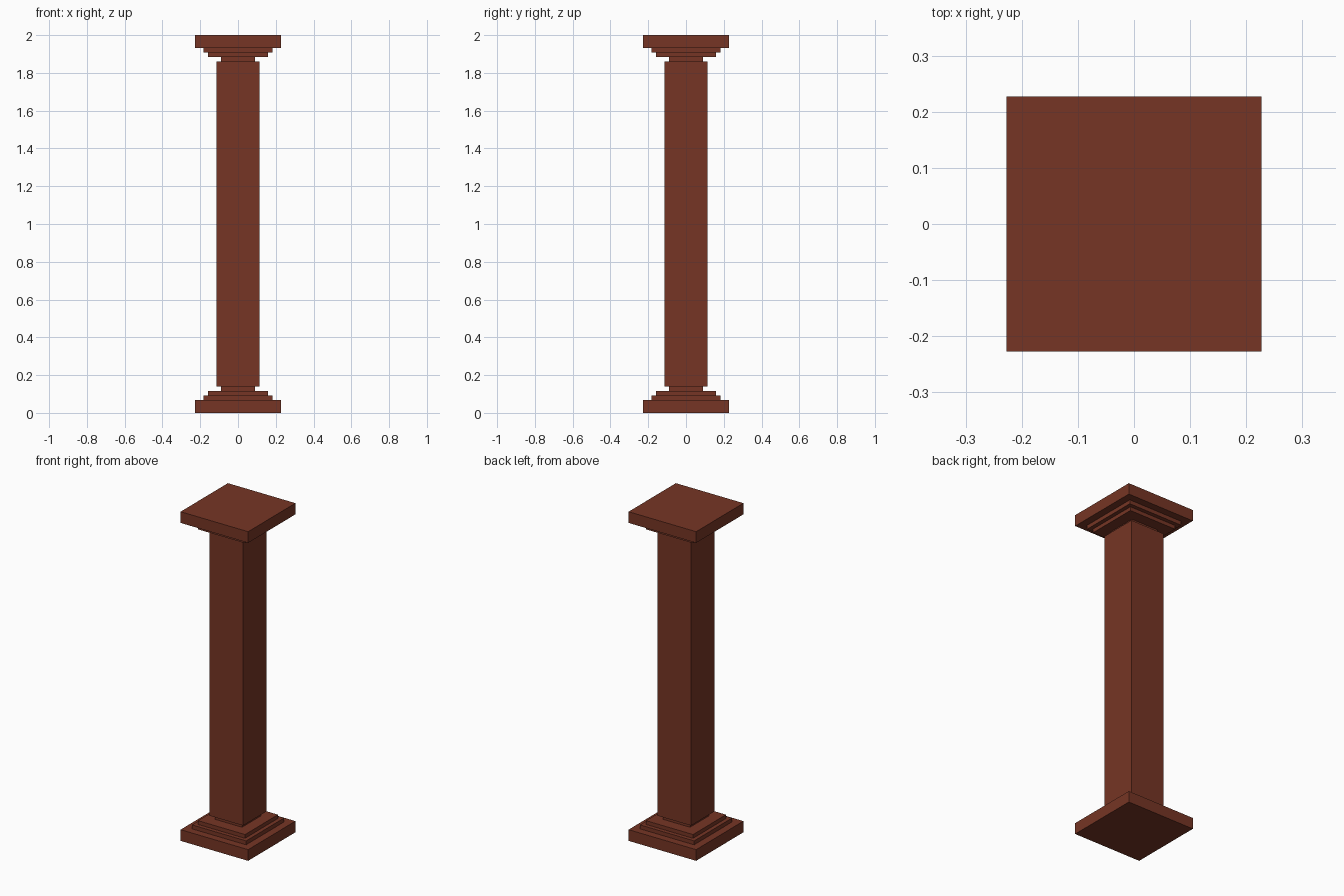
import bpy
import bmesh
from mathutils import Matrix

if "Cube" in bpy.data.objects:
    bpy.data.objects.remove(bpy.data.objects["Cube"])

HEIGHT = 2.0

# One flat red-brown colour
mat = bpy.data.materials.new("red_brown")
mat.diffuse_color = (0.18, 0.036, 0.018, 1.0)
mat.use_nodes = True
mat.node_tree.nodes["Principled BSDF"].inputs["Base Color"].default_value = mat.diffuse_color


def square_block(name, half, z0, z1):
    """Square block centred on the axis, from z0 up to z1."""
    bm = bmesh.new()
    m = Matrix.Translation((0, 0, (z0 + z1) / 2)) @ Matrix.Diagonal((2 * half, 2 * half, z1 - z0, 1))
    bmesh.ops.create_cube(bm, size=1.0, matrix=m)
    mesh = bpy.data.meshes.new(name)
    bm.to_mesh(mesh)
    bm.free()
    mesh.materials.append(mat)
    obj = bpy.data.objects.new(name, mesh)
    bpy.context.collection.objects.link(obj)
    return obj


# Stepped tiers: name, half width, bottom, top
tiers = [
    ("slab", 0.227, 0.0, 0.068),
    ("lower_step", 0.182, 0.068, 0.092),
    ("upper_step", 0.158, 0.092, 0.115),
    ("neck", 0.09, 0.115, 0.14),
]

# Base, and the same tiers upside down as the capital
for name, half, z0, z1 in tiers:
    square_block("base_" + name, half, z0, z1)
    square_block("capital_" + name, half, HEIGHT - z1, HEIGHT - z0)

# Square shaft
square_block("shaft", 0.113, 0.14, HEIGHT - 0.14)
